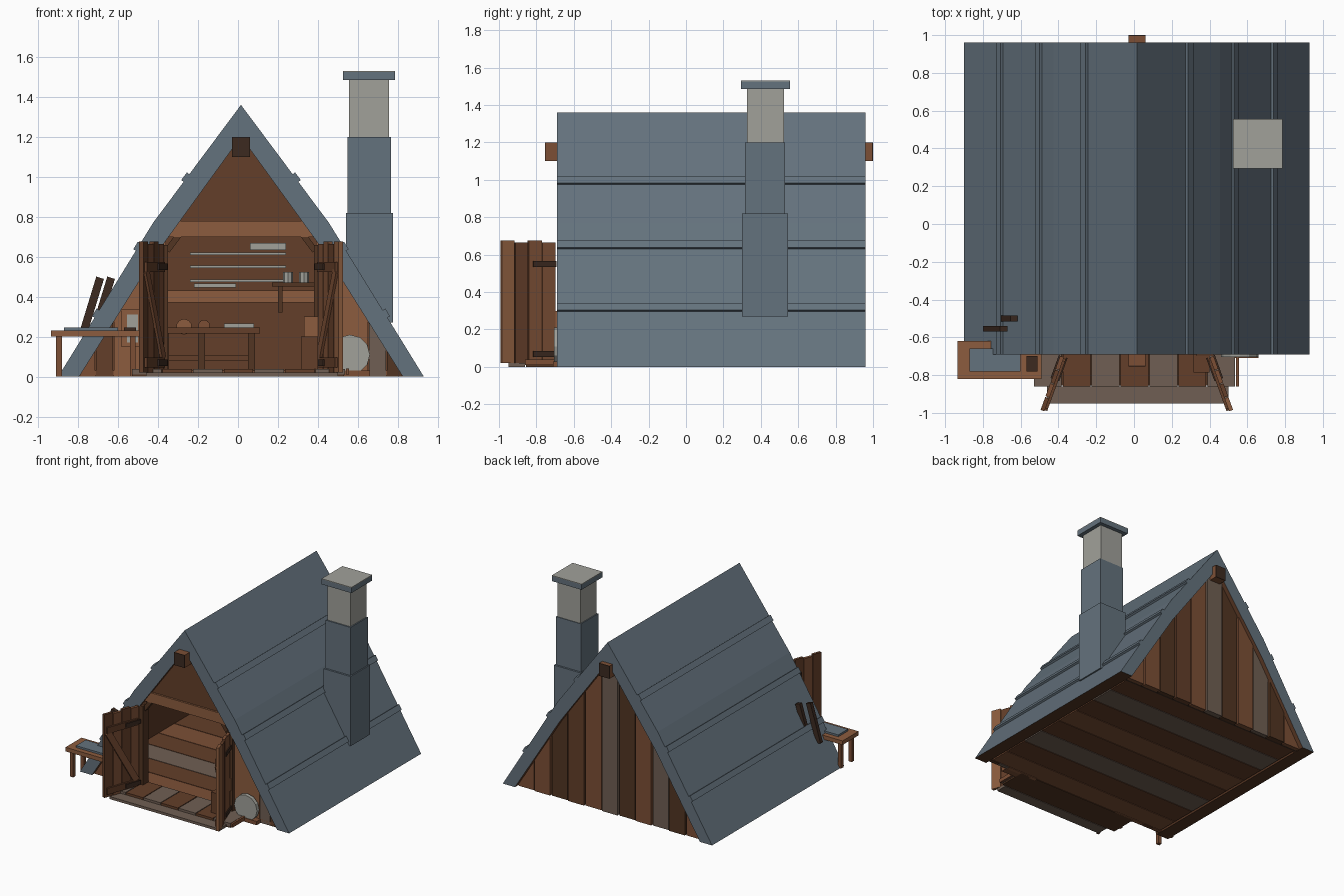
import bpy, bmesh, math
from mathutils import Vector

if "Cube" in bpy.data.objects:
    bpy.data.objects.remove(bpy.data.objects["Cube"])

def mat(name, hexcol):
    m = bpy.data.materials.new(name)
    c = [int(hexcol[i:i + 2], 16) / 255 for i in (0, 2, 4)]
    m.diffuse_color = [v / 12.92 if v <= 0.04045 else ((v + 0.055) / 1.055) ** 2.4 for v in c] + [1]
    m.use_nodes = True
    m.node_tree.nodes["Principled BSDF"].inputs["Base Color"].default_value = m.diffuse_color
    return m

SLATE, STONE = mat("slate", "64727d"), mat("pale_stone", "a1a19a")
BROWN, TAN = mat("brown_wood", "633e29"), mat("tan_wood", "8c5c3e")
MID, DARK = mat("mid_wood", "7c4f35"), mat("dark_wood", "3c2a20")
GREY, DEEP = mat("weathered_wood", "705f53"), mat("deep_brown_wood", "523522")

def finish(name, bm, *mats):
    bmesh.ops.recalc_face_normals(bm, faces=bm.faces)
    me = bpy.data.meshes.new(name)
    bm.to_mesh(me)
    bm.free()
    for m in mats:
        me.materials.append(m)
    ob = bpy.data.objects.new(name, me)
    bpy.context.collection.objects.link(ob)
    return ob

def box(name, m, x0, x1, y0, y1, z0, z1):
    bm = bmesh.new()
    bmesh.ops.create_cube(bm, size=1)
    for v in bm.verts:
        v.co = ((x0 + x1) / 2 + v.co.x * (x1 - x0), (y0 + y1) / 2 + v.co.y * (y1 - y0),
                (z0 + z1) / 2 + v.co.z * (z1 - z0))
    return finish(name, bm, m)

def beam(name, m, p, q, side, w, t):
    """Square bar from p to q; w is the width along side, t the thickness across it."""
    p, q = Vector(p), Vector(q)
    d = (q - p).normalized()
    n = d.cross(Vector(side)).normalized()
    u = n.cross(d)
    bm = bmesh.new()
    bmesh.ops.create_cube(bm, size=1)
    for v in bm.verts:
        a = v.co.copy()
        v.co = (p + q) / 2 + d * a.x * (q - p).length + u * a.y * w + n * a.z * t
    return finish(name, bm, m)

def prism(name, pts, y0, y1, *mats):
    bm = bmesh.new()
    f = bm.faces.new([bm.verts.new((x, y0, z)) for x, z in pts])
    r = bmesh.ops.extrude_face_region(bm, geom=[f])
    bmesh.ops.translate(bm, vec=(0, y1 - y0, 0), verts=[v for v in r["geom"] if isinstance(v, bmesh.types.BMVert)])
    return finish(name, bm, *mats)

def disc(name, m, c, r, depth, n, axis="Y"):
    bm = bmesh.new()
    bmesh.ops.create_cone(bm, cap_ends=True, segments=n, radius1=r, radius2=r, depth=depth)
    for v in bm.verts:
        a = v.co.copy()
        v.co = Vector(c) + (Vector((a.x, a.z, a.y)) if axis == "Y" else a)
    return finish(name, bm, m)

# ---- A-frame section: half widths at height z
CX, Y0, Y1 = 0.015, -0.69, 0.96
OUT = [(0.915, 0), (0.44, 0.77), (0, 1.36)]
INN = [(0.81, 0), (0.42, 0.62), (0, 1.20)]

def half(z, prof=INN):
    (a, za), (b, zb) = (prof[0], prof[1]) if z < prof[1][1] else (prof[1], prof[2])
    return a + (b - a) * (z - za) / (zb - za)

def top(x):
    x = abs(x - CX)
    (a, za), (b, zb) = (INN[0], INN[1]) if x > INN[1][0] else (INN[1], INN[2])
    return za + (x - a) * (zb - za) / (b - a)

def wall(name, m, x0, x1, y0, y1, z0, z1=9):
    """Board whose top is trimmed to the underside of the roof."""
    x0, x1 = max(x0, CX - half(z0)), min(x1, CX + half(z0))
    xs = {x0, x1}
    for h in [0, INN[1][0]] + ([half(z1)] if z1 < 1.2 else []):
        xs |= {x for x in (CX - h, CX + h) if x0 < x < x1}
    tops = [(x, min(top(x), z1)) for x in sorted(xs, reverse=True)]
    pts = [(x0, z0), (x1, z0)] + tops
    clean = [p for i, p in enumerate(pts) if i == 0 or (Vector(p) - Vector(pts[i - 1])).length > 1e-4]
    if (Vector(clean[0]) - Vector(clean[-1])).length < 1e-4:
        clean.pop()
    return prism(name, clean, y0, y1, m)

# ---- roof shell, brown on the inside, dark along the bottom edge
ring = [(CX - w, z) for w, z in OUT] + [(CX + w, z) for w, z in OUT[-2::-1]]
ring += [(CX + w, z) for w, z in INN] + [(CX - w, z) for w, z in INN[-2::-1]]
roof = prism("roof", ring, Y0, Y1, SLATE, BROWN, DEEP)
for f in roof.data.polygons:
    inward = f.normal.x * (f.center.x - CX) < 0
    f.material_index = 1 if inward and f.normal.z < -0.2 and abs(f.normal.y) < 0.5 else 0
    if f.normal.z < -0.95:
        f.material_index = 2

# raised roof battens
for s in (-1, 1):
    for z in (0.295, 0.63, 0.975):
        p = Vector((CX + s * half(z, OUT), 0, z))
        q = Vector((CX + s * half(z + 0.038, OUT), 0, z + 0.038))
        n = Vector((s * (q - p).z, 0, abs(q.x - p.x))).normalized() * 0.015
        prism("roof_batten", [(v.x, v.z) for v in (p - n, p + n, q + n, q - n)], Y0, Y1, SLATE)

# ridge beam with dark end grain
box("ridge_beam", MID, -0.03, 0.06, -0.75, 0.995, 1.10, 1.20)
for y in (-0.755, 0.995):
    box("ridge_beam_end", DARK, -0.03, 0.06, y, y + 0.005, 1.10, 1.20)

# ---- chimney
box("chimney_base", SLATE, 0.54, 0.775, 0.30, 0.545, 0.27, 0.82)
box("chimney_shaft", SLATE, 0.547, 0.765, 0.315, 0.53, 0.82, 1.20)
box("chimney_neck", STONE, 0.555, 0.755, 0.325, 0.525, 1.20, 1.49)
box("chimney_cap", SLATE, 0.525, 0.785, 0.295, 0.555, 1.485, 1.525)
box("chimney_cap_top", STONE, 0.525, 0.785, 0.295, 0.555, 1.525, 1.53)

# ---- back wall of upright planks over a dark backing
tones = [MID, DEEP, GREY, MID, DEEP, GREY, MID, BROWN, DEEP, MID, MID]
for i, c in enumerate(tones):
    x = CX - 0.81 + i * 1.62 / 11
    wall("back_plank", c, x + 0.005, x + 0.142, 0.895, 0.925 + 0.008 * (i % 2), 0.0)
wall("back_backing", DARK, -0.8, 0.83, 0.88, 0.896, 0.0)
wall("back_lining", BROWN, -0.8, 0.83, 0.865, 0.88, 0.0)

# ---- front wall, gable and lintel
wall("front_gable", BROWN, -0.8, 0.8, -0.66, -0.63, 0.70)
wall("lintel", TAN, -0.8, 0.8, -0.675, -0.62, 0.70, 0.78)
for s, cols in ((-1, (TAN, BROWN, MID)), (1, (TAN, GREY, DEEP))):
    for c, (a, b) in zip(cols, ((0.375, 0.64), (0.64, 0.73), (0.73, 0.81))):
        xs = sorted((CX + s * a, CX + s * (b - 0.004)))
        wall("front_plank", c, xs[0], xs[1], -0.66, -0.63, 0.0)
    box("door_post", DEEP, CX + s * 0.39 - 0.025, CX + s * 0.39 + 0.025, -0.685, -0.62, 0.02, 0.66)
    beam("corner_brace", DEEP, (CX + s * 0.37, -0.65, 0.63), (CX + s * 0.31, -0.65, 0.71), (0, 1, 0), 0.04, 0.03)

# ---- floor boards across, porch boards lengthways, step
for i in range(8):
    y = -0.66 + i * 0.195
    box("floor_board", (MID, BROWN, GREY, BROWN)[i % 4], -0.78, 0.81, y, y + 0.19, 0.004, 0.03)
for i in range(7):
    x = -0.53 + i * 0.153
    box("porch_board", (GREY, BROWN)[i % 2], x, x + 0.147, -0.86, -0.62, 0.012, 0.038)
box("porch_edge", DEEP, -0.53, 0.53, -0.855, -0.64, 0.0, 0.014)
box("step", GREY, -0.46, 0.50, -0.95, -0.86, 0.0, 0.02)

# ---- open double doors
for s in (-1, 1):
    h, e = Vector((CX + s * 0.395, -0.70, 0)), Vector((CX + s * 0.50, -0.99, 0))
    d = (e - h).normalized()
    n = Vector((-s * abs(d.y), -abs(d.x), 0))          # towards the doorway
    L = (e - h).length
    for i in range(4):
        c = h + d * L * (i + 0.5) / 4
        up = Vector((0, 0, 1))
        beam("door_plank", (MID, MID, BROWN, TAN)[i] if s > 0 else (MID, BROWN, MID, BROWN)[i],
             c + up * 0.02, c + up * (0.665 + 0.012 * (i % 2)), d, L / 4 - 0.005, 0.022)
    for z in (0.07, 0.55):
        off = n * 0.017 + Vector((0, 0, z))
        beam("door_ledge", BROWN, h + d * 0.02 + off, e - d * 0.02 + off, (0, 0, 1), 0.05, 0.014)
        for k in (-0.015, 0.026):
            off = n * k + Vector((0, 0, z))
            beam("hinge_strap", DARK, h + off, h + d * 0.13 + off, (0, 0, 1), 0.032, 0.008)
    off = n * 0.017
    beam("door_brace", MID, h + d * 0.03 + off + Vector((0, 0, 0.09)),
         e - d * 0.03 + off + Vector((0, 0, 0.53)), d, 0.05, 0.014)

# ---- outdoor bench with slate slab
box("bench_top", TAN, -0.935, -0.49, -0.82, -0.62, 0.20, 0.232)
box("bench_slab", SLATE, -0.87, -0.60, -0.78, -0.66, 0.232, 0.247)
box("bench_block", DARK, -0.57, -0.51, -0.78, -0.70, 0.232, 0.245)
for x in (-0.91, -0.54):
    for y in (-0.80, -0.665):
        box("bench_leg", MID, x, x + 0.028, y, y + 0.028, 0.0, 0.20)

# leaning slats through the roof, small wall panel
for x, y in ((-0.69, -0.555), (-0.635, -0.50)):
    beam("leaning_slat", DARK, (x - 0.09, y, 0.20), (x, y, 0.495), (1, 0, 0), 0.04, 0.03)
box("panel_frame", TAN, -0.585, -0.485, -0.675, -0.655, 0.15, 0.335)
box("panel_pane", STONE, -0.555, -0.50, -0.68, -0.67, 0.17, 0.31)

# ---- grindstone and chopping block
disc("grindstone", STONE, (0.56, -0.69, 0.11), 0.10, 0.03, 12)
box("grindstone_rail", MID, 0.54, 0.555, -0.86, -0.69, 0.01, 0.04)
box("grindstone_foot", MID, 0.50, 0.66, -0.71, -0.66, 0.0, 0.03)
box("chopping_block", BROWN, 0.315, 0.40, -0.785, -0.69, 0.038, 0.20)
box("small_crate", TAN, 0.33, 0.42, -0.70, -0.61, 0.20, 0.30)

# ---- workshop interior: bench, wall rack, side shelf
box("wall_rail", TAN, -0.42, 0.44, 0.84, 0.866, 0.37, 0.43)
box("workbench_top", BROWN, -0.40, 0.11, 0.52, 0.82, 0.215, 0.245)
for x in (-0.38, -0.20, 0.05):
    box("workbench_leg", DEEP, x, x + 0.035, 0.54, 0.575, 0.03, 0.215)
box("workbench_shelf", BROWN, -0.38, 0.08, 0.55, 0.80, 0.08, 0.105)
disc("round_pot", TAN, (-0.27, 0.62, 0.25), 0.04, 0.05, 10)
disc("small_pot", MID, (-0.17, 0.62, 0.255), 0.03, 0.05, 10)
box("stone_block", STONE, -0.07, 0.08, 0.60, 0.70, 0.245, 0.265)
for z in (0.48, 0.55, 0.615):
    box("rack_rod", STONE, -0.24, 0.24, 0.835, 0.855, z - 0.007, z + 0.007)
box("rack_tool", STONE, -0.22, -0.01, 0.83, 0.855, 0.447, 0.465)
box("rack_box", STONE, 0.06, 0.24, 0.80, 0.86, 0.635, 0.67)
box("side_shelf", DEEP, 0.17, 0.44, 0.66, 0.86, 0.45, 0.47)
box("shelf_bracket", DEEP, 0.20, 0.222, 0.68, 0.86, 0.32, 0.45)
for x in (0.25, 0.33):
    disc("shelf_jar", STONE, (x, 0.74, 0.497), 0.025, 0.054, 8, "Z")
